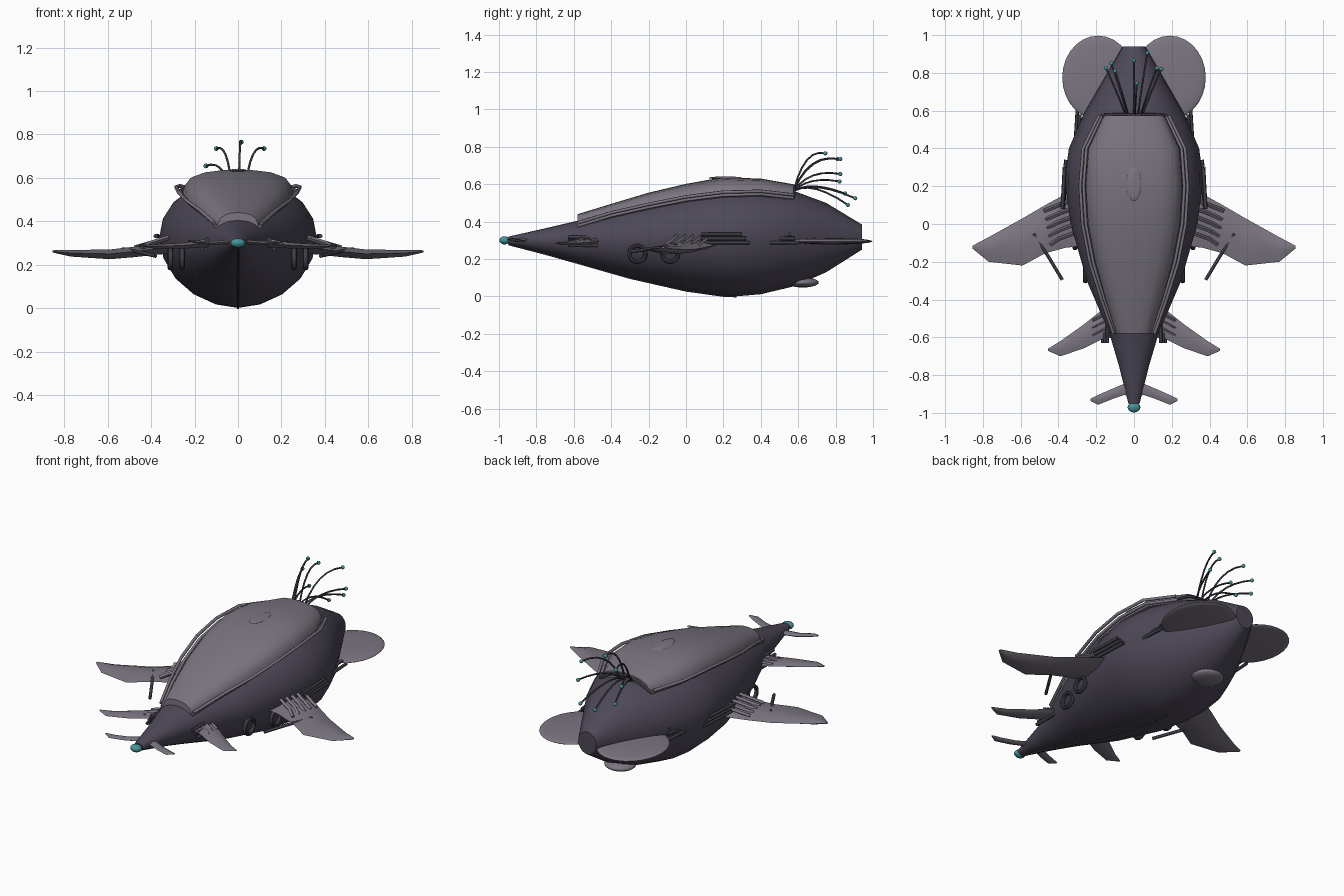
import bpy, bmesh, math
from mathutils import Vector

if "Cube" in bpy.data.objects:
    bpy.data.objects.remove(bpy.data.objects["Cube"])


def material(name, rgb):
    m = bpy.data.materials.new(name)
    m.diffuse_color = (*rgb, 1)
    m.use_nodes = True
    m.node_tree.nodes["Principled BSDF"].inputs["Base Color"].default_value = m.diffuse_color
    return m


HULL = material("hull_purple", (0.075, 0.065, 0.095))
SHELL = material("shell_grey", (0.20, 0.18, 0.22))
DARK = material("dark_metal", (0.05, 0.045, 0.06))
TEAL = material("teal_glow", (0.06, 0.30, 0.32))


def finish(name, bm, mat, mirror=False, angle=40):
    bmesh.ops.recalc_face_normals(bm, faces=bm.faces)
    me = bpy.data.meshes.new(name)
    bm.to_mesh(me)
    bm.free()
    ob = bpy.data.objects.new(name, me)
    bpy.context.collection.objects.link(ob)
    me.materials.append(mat)
    if mirror:
        ob.modifiers.new("Mirror", "MIRROR").use_mirror_merge = False
    bpy.ops.object.select_all(action="DESELECT")
    ob.select_set(True)
    bpy.context.view_layer.objects.active = ob
    bpy.ops.object.shade_smooth_by_angle(angle=math.radians(angle))
    return ob


def loft(name, rings, mat, mirror=False, angle=40):
    bm = bmesh.new()
    vs = [[bm.verts.new(p) for p in r] for r in rings]
    n = len(vs[0])
    for a, b in zip(vs, vs[1:]):
        for i in range(n):
            bm.faces.new((a[i], a[(i + 1) % n], b[(i + 1) % n], b[i]))
    bm.faces.new(vs[0])
    bm.faces.new(vs[-1])
    return finish(name, bm, mat, mirror, angle)


def tube(name, pts, r, mat, mirror=False, sides=6):
    pts = [Vector(p) for p in pts]
    rings = []
    for i, p in enumerate(pts):
        d = (pts[min(i + 1, len(pts) - 1)] - pts[max(i - 1, 0)]).normalized()
        u = d.cross(Vector((0.3, 0.1, 1))).normalized()
        v = d.cross(u)
        rings.append([p + r * (u * math.cos(t) + v * math.sin(t))
                      for t in (2 * math.pi * k / sides for k in range(sides))])
    return loft(name, rings, mat, mirror, 65)


def ball(name, loc, size, mat, mirror=False, seg=24):
    bm = bmesh.new()
    bmesh.ops.create_uvsphere(bm, u_segments=seg, v_segments=max(8, seg // 2), radius=1)
    bmesh.ops.scale(bm, vec=size, verts=bm.verts)
    bmesh.ops.translate(bm, vec=loc, verts=bm.verts)
    return finish(name, bm, mat, mirror, 60)


# Hull: stations of y, half width, bottom, top, widest height
stations = [(-0.95, .03, .28, .32, .30), (-.75, .08, .228, .365, .30), (-.58, .13, .18, .405, .30),
            (-.3, .25, .10, .485, .305), (0, .335, .032, .56, .315), (.2, .362, .004, .595, .33),
            (.27, .362, .001, .598, .33), (.4, .345, .012, .592, .33), (.58, .268, .055, .563, .33),
            (.75, .17, .13, .50, .325), (.94, .06, .25, .385, .32)]
rings = []
for y, w, zb, zt, zm in stations:
    ring = []
    for k in range(20):
        t = 2 * math.pi * k / 20
        c, s = math.cos(t), math.sin(t)
        z = zm + s * ((zt - zm) if s > 0 else (zm - zb))
        ring.append((w * math.copysign(abs(c) ** (.93 if s > 0 else 1.08), c), y, z))
    rings.append(ring)
loft("hull", rings, HULL)

# Keel strip under the belly
tube("keel_rail", [(0, s[0], s[2]) for s in stations[:7]], 0.006, DARK)

# Raised back shell: y, half width, edge height, top height
shell = [(-.58, .095, .365, .44), (-.4, .15, .42, .495), (-.2, .205, .465, .555), (0, .243, .505, .602),
         (.2, .255, .53, .638), (.4, .24, .535, .63), (.575, .16, .515, .60)]
prof = [(1, 0), (.97, .3), (.85, .66), (.6, .88), (.3, .97), (0, 1)]
prof += [(-a, b) for a, b in prof[-2::-1]]
loft("back_shell", [[(a * w, y, e + b * (t - e)) for a, b in prof] for y, w, e, t in shell], SHELL, angle=50)
ball("shell_crest", (0, .21, .634), (.04, .09, .008), SHELL, seg=16)

# Twin rails along the shell edge
for n, (dx, dz) in enumerate([(.012, .012), (.03, .028)]):
    tube("shell_rail_%d" % n, [(w + dx * min(1, w / .2), y, e + dz) for y, w, e, t in shell],
         0.009, SHELL, True)
tube("shell_rear_rail", [(-.17, .575, .53), (-.09, .58, .575), (0, .58, .59), (.09, .58, .575),
                         (.17, .575, .53)], 0.008, DARK)


# Swept fins: sections of x, rear y, front y, height, thickness
def fin(name, sections):
    lens = [(0, 0), (.25, .4), (.6, .45), (1, 0), (.6, -.55), (.25, -.5)]
    loft(name, [[(x, yb + f * (yf - yb), z + h * t) for f, h in lens] for x, yb, yf, z, t in sections],
         SHELL, True, 35)


fin("main_fin", [(.2, .22, -.11, .285, .05), (.36, .16, -.125, .275, .05), (.47, .10, -.155, .262, .048),
                 (.59, .03, -.22, .25, .045), (.77, -.07, -.20, .254, .03), (.855, -.115, -.13, .262, .01)])
fin("middle_fin", [(.06, -.38, -.59, .30, .03), (.17, -.455, -.61, .295, .03), (.27, -.535, -.66, .288, .026),
                   (.39, -.62, -.70, .285, .018), (.455, -.66, -.672, .29, .006)])
fin("nose_fin", [(.01, -.80, -.92, .305, .02), (.05, -.845, -.905, .305, .02), (.11, -.87, -.925, .30, .018),
                 (.19, -.905, -.957, .305, .013), (.23, -.925, -.937, .312, .005)])

# Round tail paddles and belly pod
ball("tail_paddle", (.19, .775, .295), (.19, .222, .018), SHELL, True, 28)
ball("belly_pod", (0, .625, .075), (.09, .085, .027), SHELL)

# Side slat groups
for g, (x0, x1, y0, y1, z, dx) in enumerate([(.36, .372, .34, .08, .31, .004),
                                           (.30, .31, .60, .44, .31, -.014),
                                           (.165, .165, -.43, -.63, .295, -.012)]):
    for k in range(3):
        tube("side_slat_%d_%d" % (g, k), [(x0 + dx * k, y0 - .02 * k, z + .022 * (k - 1)),
                                          (x1 + dx * k, y1, z + .022 * (k - 1))], 0.010, DARK, True)

# Ribs where the fins meet the hull
for k in range(5):
    y = .10 - .045 * k
    tube("main_rib_%d" % k, [(.32, y + .03, .325), (.40, y, .30), (.475 - .008 * k, y - .03, .278)],
         0.011, SHELL, True, 4)
for k in range(3):
    y = -.48 - .04 * k
    tube("middle_rib_%d" % k, [(.12, y + .02, .315), (.22, y - .03, .298)], 0.008, SHELL, True, 4)

# Forward prongs under the main fins
tube("fin_prong", [(.53, -.05, .272), (.455, -.17, .258), (.38, -.295, .24)], 0.009, DARK, True, 8)

# Side rings
for n, (x, y) in enumerate([(.258, -.26), (.312, -.085)]):
    rr = []
    for k in range(25):
        t = 2 * math.pi * k / 24
        rr.append([(x + .013 * math.cos(a), y + (.043 + .011 * math.sin(a)) * math.cos(t),
                    .228 + (.043 + .011 * math.sin(a)) * math.sin(t))
                   for a in (math.pi / 4 * j for j in range(8))])
    loft("side_ring_%d" % n, rr, DARK, True)

# Curved feelers with glowing tips
tips = [(.015, .745, .765), (-.1, .81, .735), (.12, .825, .735), (-.148, .825, .655),
        (.145, .82, .615), (-.12, .85, .55), (.07, .905, .525), (0, .865, .49)]
for n, tip in enumerate(tips):
    tip = Vector(tip)
    base = Vector((tip.x * .3, .575, .565))
    ctrl = Vector((tip.x * .5, .575 + (tip.y - .575) * .35, max(tip.z + .03, .62)))
    pts = [base * (1 - t) ** 2 + ctrl * 2 * t * (1 - t) + tip * t * t for t in (k / 6 for k in range(7))]
    tube("feeler_%d" % n, pts, 0.005, DARK)
    ball("feeler_tip_%d" % n, tip, (.011,) * 3, TEAL, seg=12)

# Nose light
ball("nose_light", (0, -.97, .30), (.034, .028, .022), TEAL, seg=16)
